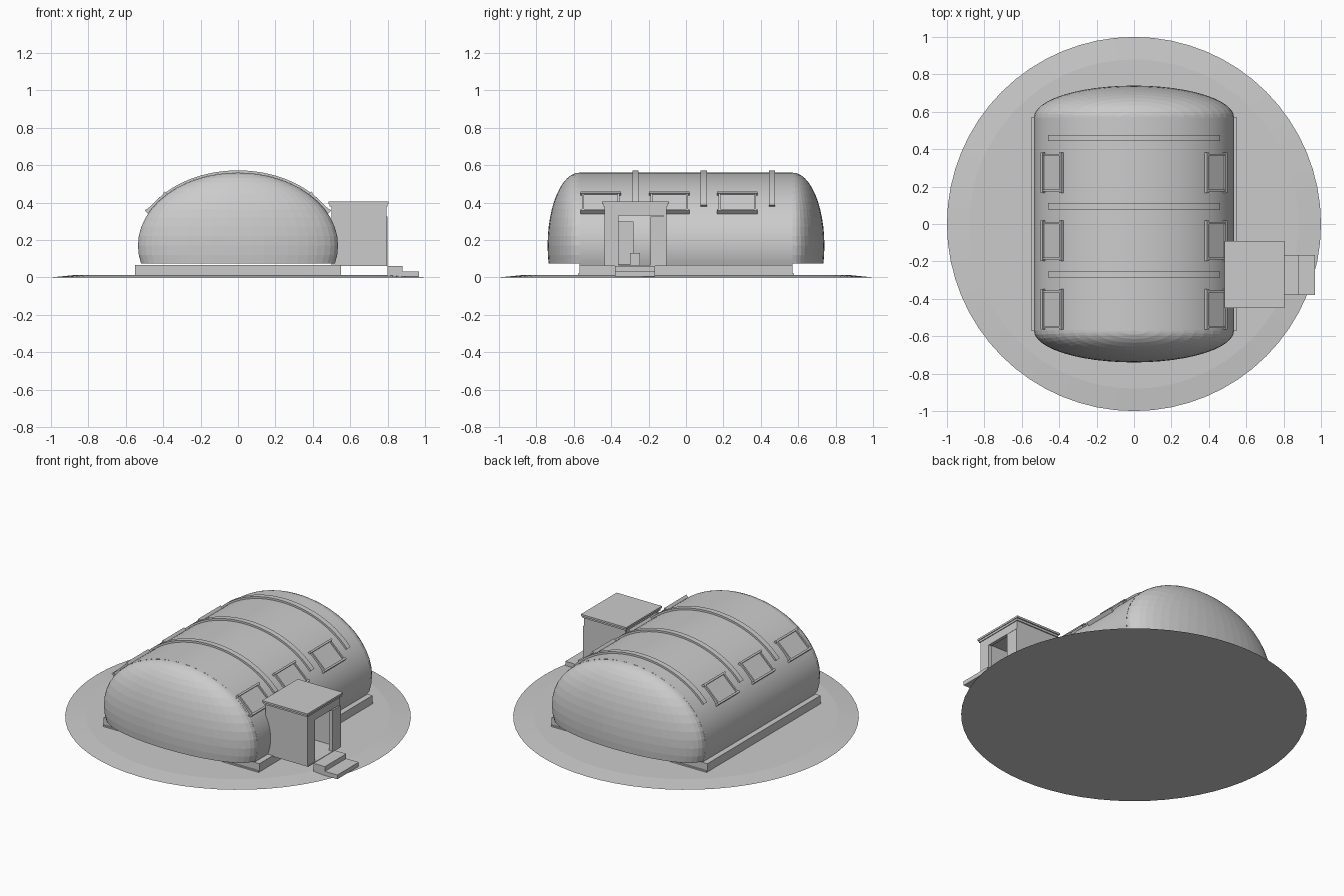
import bpy, bmesh
from math import pi, cos, sin, asin, atan2
from mathutils import Matrix

cube = bpy.data.objects.get("Cube")
if cube:
    bpy.data.objects.remove(cube, do_unlink=True)

grey = bpy.data.materials.new("plain grey")
grey.use_nodes = True
COLOUR = (0.6, 0.6, 0.6, 1)
grey.diffuse_color = COLOUR
grey.node_tree.nodes["Principled BSDF"].inputs["Base Color"].default_value = COLOUR

# Elliptical shell section: half width, height, centre height, half length, cap depth
A, B, CZ, HALF, CAP = 0.535, 0.39, 0.17, 0.57, 0.17
FLOOR = 0.065


def finish(name, bm, smooth=False):
    bmesh.ops.recalc_face_normals(bm, faces=bm.faces)
    mesh = bpy.data.meshes.new(name)
    bm.to_mesh(mesh)
    bm.free()
    obj = bpy.data.objects.new(name, mesh)
    bpy.context.collection.objects.link(obj)
    mesh.materials.append(grey)
    if smooth:
        bpy.ops.object.select_all(action='DESELECT')
        obj.select_set(True)
        bpy.context.view_layer.objects.active = obj
        bpy.ops.object.shade_smooth_by_angle()
    return obj


def add_box(bm, x, y, z, matrix=Matrix()):
    size = [b - a for a, b in (x, y, z)]
    mid = [(a + b) / 2 for a, b in (x, y, z)]
    bmesh.ops.create_cube(bm, size=1, matrix=matrix @ Matrix.Translation(mid) @ Matrix.Diagonal((*size, 1)))


def box(name, x, y, z):
    bm = bmesh.new()
    add_box(bm, x, y, z)
    return finish(name, bm)


def arch(name, y0, y1, start, end, steps, thick, smooth=True):
    """Sweep a strip over the elliptical section; thick adds an outer layer."""
    bm = bmesh.new()
    rings = []
    for i in range(steps + 1):
        t = start + (end - start) * i / steps
        layers = [(y0, 0), (y1, 0)] + ([(y1, thick), (y0, thick)] if thick else [])
        rings.append([bm.verts.new(((A + d) * cos(t), y, CZ + (B + d) * sin(t))) for y, d in layers])
    for r, s in zip(rings, rings[1:]):
        for k in range(len(r) if thick else 1):
            n = (k + 1) % len(r)
            bm.faces.new((r[k], r[n], s[n], s[k]))
    if thick:
        bm.faces.new(rings[0])
        bm.faces.new(rings[-1])
    return finish(name, bm, smooth)


# Ground disc with a sloping rim
bm = bmesh.new()
bmesh.ops.create_cone(bm, cap_ends=True, segments=64, radius1=1, radius2=0.88, depth=0.012,
                      matrix=Matrix.Translation((0, 0, 0.006)))
finish("ground_disc", bm)

# Foundation and its low footing
box("foundation", (-0.55, 0.55), (-HALF, HALF), (0.005, FLOOR))
box("foundation_footing", (-0.55, 0.55), (-0.578, 0.578), (0.005, 0.02))

# Vaulted shell
low = -asin((CZ - FLOOR) / B)
arch("vault_shell", -HALF, HALF, low, pi - low, 64, 0)

# Faceted rounded ends, open below
for name, side in (("front_end", -1), ("back_end", 1)):
    bm = bmesh.new()
    bmesh.ops.create_uvsphere(bm, u_segments=48, v_segments=24, radius=1)
    bmesh.ops.transform(bm, verts=bm.verts, matrix=Matrix.Translation((0, side * HALF, CZ)) @ Matrix.Diagonal((A, CAP, B, 1)))
    for point, normal in (((0, side * HALF, 0), (0, -side, 0)), ((0, 0, 0.075), (0, 0, -1))):
        bmesh.ops.bisect_plane(bm, geom=bm.verts[:] + bm.edges[:] + bm.faces[:],
                               plane_co=point, plane_no=normal, clear_outer=True)
    finish(name, bm)

# Raised ribs
rib_start = atan2(0.21 / B, 0.45 / A)
for i, y in enumerate((-0.27, 0.095, 0.46)):
    arch(f"rib_{i + 1}", y - 0.017, y + 0.017, rib_start, pi - rib_start, 40, 0.012)

# Windows lying on the sloping shell: pane, side posts and longer rails
slope = atan2(0.1, 0.105)
for side, label in ((1, "left"), (-1, "right")):
    for i, y in enumerate((-0.455, -0.09, 0.275)):
        place = (Matrix.Diagonal((side, 1, 1, 1)) @ Matrix.Translation((0.434, y, 0.397))
                 @ Matrix.Rotation(slope, 4, 'Y'))
        bm = bmesh.new()
        add_box(bm, (-0.065, 0.065), (-0.092, 0.092), (-0.012, 0.004), place)
        for s in (-1, 1):
            add_box(bm, sorted((s * 0.062, s * 0.074)), (-0.108, 0.108), (-0.012, 0.016), place)
            add_box(bm, (-0.065, 0.065), sorted((s * 0.09, s * 0.1)), (-0.012, 0.012), place)
        finish(f"{label}_window_{i + 1}", bm)

# Entrance porch
box("porch_roof", (0.485, 0.805), (-0.45, -0.09), (0.393, 0.405))
box("porch_roof_trim", (0.49, 0.8), (-0.442, -0.098), (0.38, 0.393))
box("porch_front_wall", (0.5, 0.795), (-0.435, -0.42), (FLOOR, 0.385))
box("porch_back_wall", (0.5, 0.795), (-0.12, -0.105), (FLOOR, 0.385))
box("porch_front_pillar", (0.775, 0.795), (-0.435, -0.36), (FLOOR, 0.385))
box("porch_back_pillar", (0.775, 0.8), (-0.19, -0.105), (FLOOR, 0.325))
box("porch_lintel", (0.775, 0.795), (-0.435, -0.105), (0.33, 0.385))
box("porch_floor", (0.5, 0.8), (-0.435, -0.105), (0.06, FLOOR))
box("inner_door", (0.545, 0.56), (-0.36, -0.28), (0.07, 0.3))
box("inner_stand", (0.62, 0.67), (-0.3, -0.245), (FLOOR, 0.13))

# Entrance steps
box("upper_step", (0.8, 0.88), (-0.38, -0.165), (0.03, 0.062))
box("lower_step", (0.8, 0.968), (-0.38, -0.165), (0.005, 0.032))
